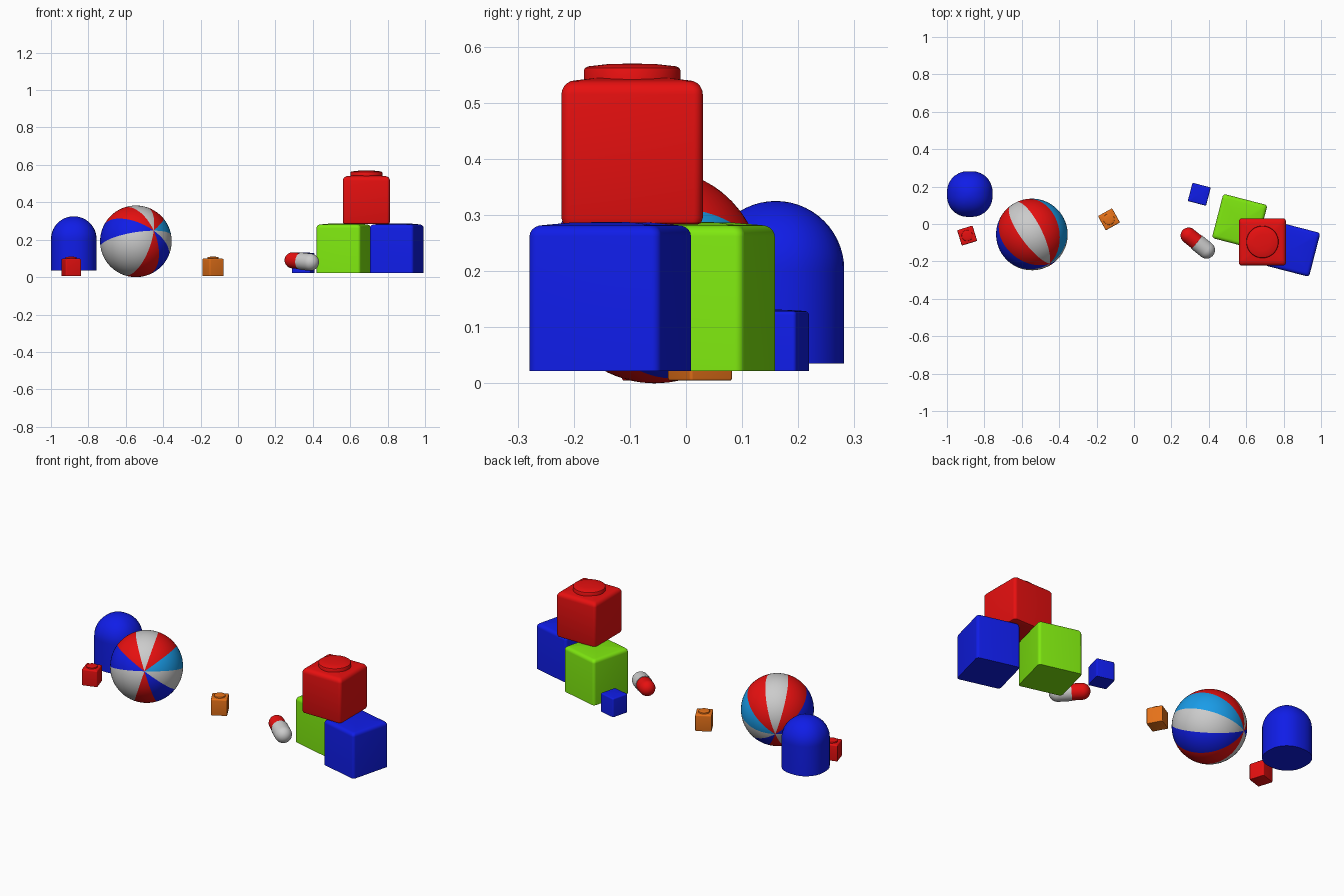
import bpy, bmesh, math
from mathutils import Matrix, Vector

if "Cube" in bpy.data.objects:
    bpy.data.objects.remove(bpy.data.objects["Cube"])


def material(name, rgb):
    m = bpy.data.materials.new(name)
    m.diffuse_color = (*rgb, 1)
    m.use_nodes = True
    m.node_tree.nodes["Principled BSDF"].inputs["Base Color"].default_value = m.diffuse_color
    return m


RED = material("red", (0.8, 0.005, 0.005))
BLUE = material("blue", (0.005, 0.012, 0.8))
GREEN = material("green", (0.21, 0.8, 0.005))
ORANGE = material("orange", (0.8, 0.17, 0.01))
SKY = material("light_blue", (0.01, 0.33, 0.8))
WHITE = material("white", (0.8, 0.8, 0.8))


def finish(name, bm, mats, matrix, angle=35):
    bmesh.ops.recalc_face_normals(bm, faces=bm.faces)
    me = bpy.data.meshes.new(name)
    bm.to_mesh(me)
    bm.free()
    for m in mats:
        me.materials.append(m)
    me.shade_smooth()
    me.set_sharp_from_angle(angle=math.radians(angle))
    ob = bpy.data.objects.new(name, me)
    ob.matrix_world = matrix
    bpy.context.collection.objects.link(ob)
    return ob


def ring(half, corner, n=8):
    """Rounded square outline; corner = 1 gives a circle."""
    r = half * corner
    pts = []
    for q in range(4):
        a0 = q * math.pi / 2
        mid = a0 + math.pi / 4
        cx = math.copysign(half - r, math.cos(mid))
        cy = math.copysign(half - r, math.sin(mid))
        for i in range(n):
            a = a0 + (i + (0.5 if corner == 1 else 0)) / (n if corner == 1 else n - 1) * math.pi / 2
            pts.append((cx + r * math.cos(a), cy + r * math.sin(a)))
    return pts


def loft(name, profile, corner, mat, matrix):
    """Stack rings (half width, z); the last point is the centre tip."""
    bm = bmesh.new()
    rings = [[bm.verts.new((x, y, z)) for x, y in ring(h, corner)] for h, z in profile[:-1]]
    tip = bm.verts.new((0, 0, profile[-1][1]))
    n = len(rings[0])
    bm.faces.new(rings[0][::-1])
    for a, b in zip(rings, rings[1:]):
        for i in range(n):
            j = (i + 1) % n
            bm.faces.new((a[i], a[j], b[j], b[i]))
    for i in range(n):
        bm.faces.new((rings[-1][i], rings[-1][(i + 1) % n], tip))
    return finish(name, bm, [mat], matrix)


def arc(radius, inner, z, steps):
    """Quarter round from vertical side to flat top."""
    return [(inner + radius * math.cos(t), z + radius * math.sin(t))
            for t in (i / steps * math.pi / 2 for i in range(steps + 1))]


def block(name, mat, x, y, z0, z1, side, turn, edge, foot=0.0, stud=False):
    h, height = side / 2, z1 - z0
    bulge = side * 0.024
    prof = ([(h - foot, 0), (h - foot * 0.3, foot * 0.3)] if foot else [(h, 0)])
    prof += [(h, foot + 0.002)] + arc(edge, h - edge, height - edge, 5)
    prof += [(h * 0.5, height + bulge * 0.75), (0, height + bulge)]
    mx = Matrix.Translation((x, y, z0)) @ Matrix.Rotation(math.radians(turn), 4, 'Z')
    loft(name, prof, 0.13, mat, mx)
    if stud:
        r = side * 0.343
        k = side / 0.252
        sp = [(r, -0.01 * k), (r, 0.018 * k), (r - 0.002 * k, 0.022 * k), (r - 0.008 * k, 0.025 * k),
              (r * 0.5, 0.029 * k), (0, 0.03 * k)]
        loft(name + "_stud", sp, 1, mat, mx @ Matrix.Translation((0, 0, height)))


# Stack of three large blocks
block("green_block", GREEN, 0.565, 0.013, 0.022, 0.282, 0.244, -14.5, 0.02)
block("blue_block", BLUE, 0.849, -0.135, 0.022, 0.282, 0.242, -14.5, 0.02)
block("red_block", RED, 0.6865, -0.096, 0.283, 0.54, 0.252, 0, 0.025, 0.01, True)

# Small loose blocks
block("small_blue_block", BLUE, 0.349, 0.159, 0.022, 0.129, 0.101, -14.5, 0.007)
block("small_orange_block", ORANGE, -0.134, 0.025, 0.005, 0.099, 0.087, 29, 0.007, 0.003, True)
block("small_red_block", RED, -0.892, -0.062, 0.005, 0.099, 0.086, 17, 0.007, 0.003, True)

# Tall domed block
loft("dome_block", [(0.122, 0)] + arc(0.122, 0, 0.168, 14)[:-1] + [(0, 0.29)], 0.9, BLUE,
     Matrix.Translation((-0.878, 0.16, 0.035)))

# Two-tone capsule
red_end, white_end = Vector((0.292, -0.062, 0.09)), Vector((0.387, -0.139, 0.08))
axis = white_end - red_end
joint = red_end + axis * 0.45
for name, mat, end, r in (("capsule_red_half", RED, red_end, 0.043),
                          ("capsule_white_half", WHITE, white_end, 0.046)):
    d = end - joint
    prof = [(r, 0)] + arc(r, 0, d.length, 10)[:-1] + [(0, d.length + r)]
    loft(name, prof, 1, mat,
         Matrix.Translation(joint) @ d.to_track_quat('Z', 'Y').to_matrix().to_4x4())

# Beach ball with ten panels around a tilted axis
panels = [0, 1, 2, 1, 3, 2, 2, 1, 3, 2]
bm = bmesh.new()
bmesh.ops.create_uvsphere(bm, u_segments=60, v_segments=32, radius=0.1915)
for f in bm.faces:
    c = f.calc_center_median()
    f.material_index = panels[int((math.degrees(math.atan2(c.y, c.x)) % 360) // 36)]
n = Vector((0.5, -0.817, 0.298)).normalized()
right = Vector((0, 0, 1)).cross(n).normalized()
up = n.cross(right)
basis = Matrix((right, up, n)).transposed().to_4x4()
finish("beach_ball", bm, [SKY, RED, WHITE, BLUE],
       Matrix.Translation((-0.546, -0.056, 0.1915)) @ basis)
